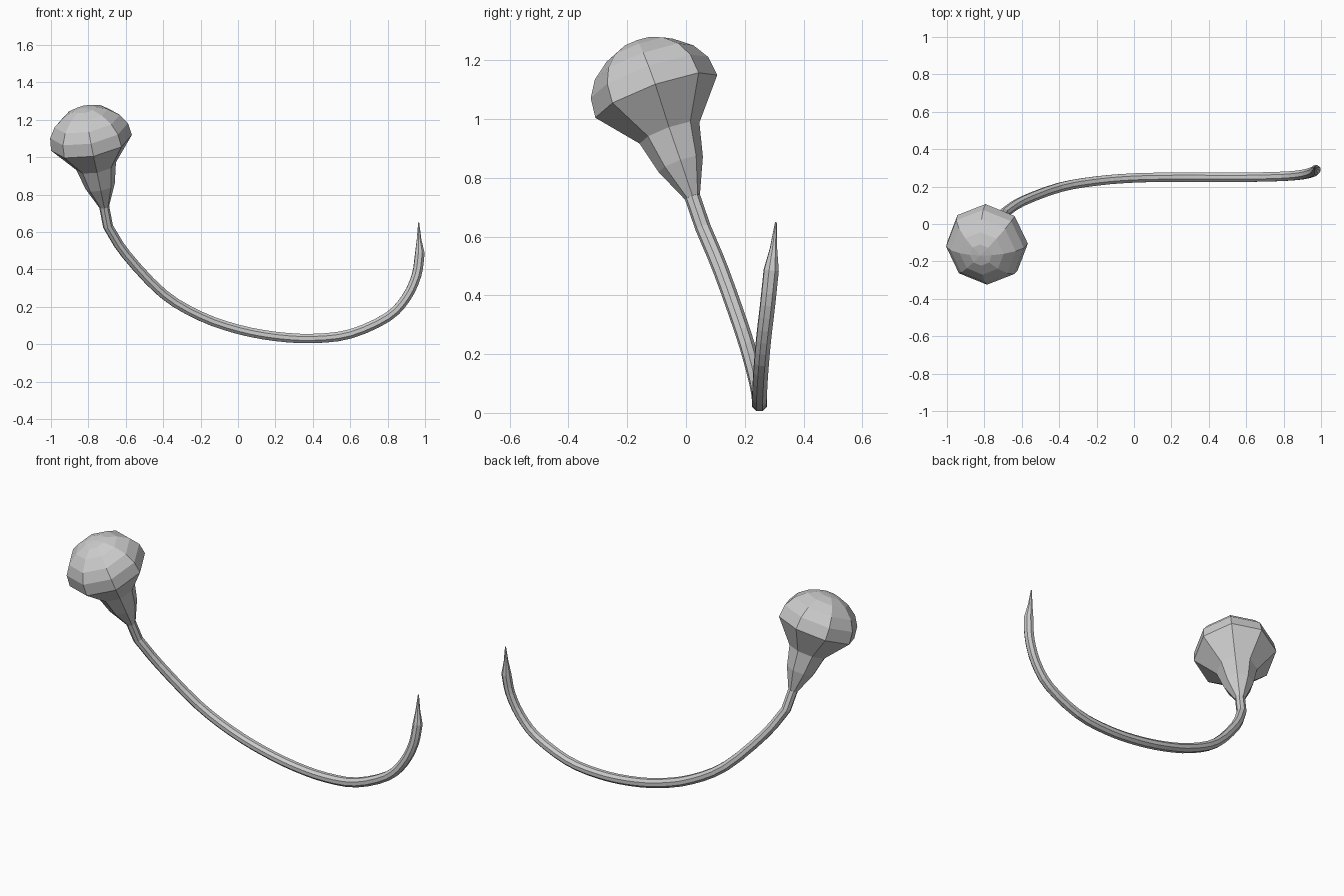
import bpy, bmesh
from math import cos, sin, tau
from mathutils import Vector

if "Cube" in bpy.data.objects:
    bpy.data.objects.remove(bpy.data.objects["Cube"])

SIDES = 8


def sweep(name, points, radii, phase=0.05):
    """Eight-sided skin around a path; the ring frame is carried along without twist."""
    bm = bmesh.new()
    u = Vector((1, 0, 0))
    rings = []
    last = len(points) - 1
    for i, (p, r) in enumerate(zip(points, radii)):
        t = (points[min(i + 1, last)] - points[max(i - 1, 0)]).normalized()
        u = (u - t * u.dot(t)).normalized()
        v = t.cross(u)
        rings.append([bm.verts.new(p + r * (u * cos(phase + k * tau / SIDES)
                                            + v * sin(phase + k * tau / SIDES)))
                      for k in range(SIDES)])
    for a, b in zip(rings, rings[1:]):
        for k in range(SIDES):
            n = (k + 1) % SIDES
            bm.faces.new((a[k], a[n], b[n], b[k]))
    bm.faces.new(rings[0])
    bm.faces.new(rings[-1])
    bmesh.ops.recalc_face_normals(bm, faces=bm.faces)
    mesh = bpy.data.meshes.new(name)
    bm.to_mesh(mesh)
    bm.free()
    obj = bpy.data.objects.new(name, mesh)
    bpy.context.collection.objects.link(obj)
    return obj


def smooth_path(pts, steps=3):
    """Catmull-Rom interpolation through the given points."""
    pts = [2 * pts[0] - pts[1]] + pts + [2 * pts[-1] - pts[-2]]
    out = []
    for a, b, c, d in zip(pts, pts[1:], pts[2:], pts[3:]):
        for s in range(steps):
            t = s / steps
            out.append(0.5 * (2 * b + (c - a) * t + (2 * a - 5 * b + 4 * c - d) * t * t
                              + (3 * b - a - 3 * c + d) * t ** 3))
    return out + [pts[-2]]


# Bulb head: tapered neck, flared rim and rounded dome along a tilted axis
axis = Vector((-0.2, -0.36, 1)).normalized()
neck = Vector((-0.715, 0.022, 0.735))
profile = [(0, 0.027), (0.12, 0.08), (0.235, 0.108), (0.37, 0.22), (0.44, 0.212),
           (0.495, 0.178), (0.54, 0.12), (0.565, 0.06), (0.572, 0.001)]
sweep("bulb_head", [neck + axis * h for h, r in profile], [r for h, r in profile])

# Curved stem, from the bulb's neck round to the upturned end
stem = [Vector(p) for p in (
    (-0.695, 0.058, 0.63), (-0.6, 0.12, 0.482), (-0.4, 0.195, 0.27), (-0.2, 0.23, 0.15),
    (0, 0.246, 0.08), (0.2, 0.25, 0.042), (0.4, 0.25, 0.031), (0.6, 0.25, 0.055),
    (0.8, 0.255, 0.145), (0.9, 0.264, 0.25), (0.955, 0.278, 0.37), (0.972, 0.29, 0.485))]
path = smooth_path(stem)
# Thin pointed tip
tip = [Vector((0.968, 0.298, 0.56)), Vector((0.966, 0.306, 0.65))]
sweep("stem", [neck] + path + tip, [0.027] + [0.027] * len(path) + [0.013, 0.003])
